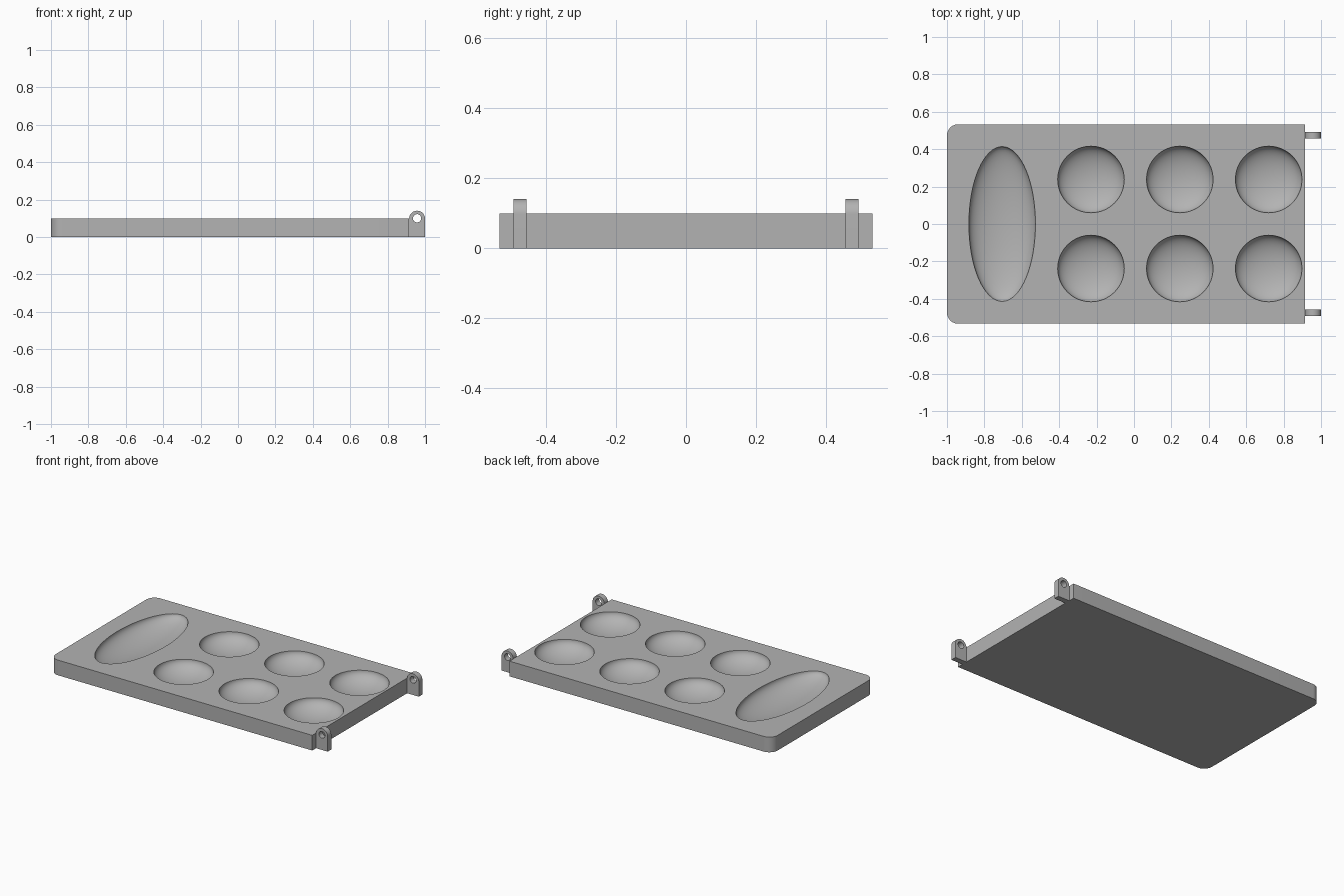
import bpy
import bmesh
import math

if "Cube" in bpy.data.objects:
    bpy.data.objects.remove(bpy.data.objects["Cube"], do_unlink=True)

HALF_WIDTH = 0.533
THICK = 0.1
X_MIN, X_EDGE, X_MAX = -1.0, 0.915, 1.0

grey = bpy.data.materials.new("plain grey")
grey.use_nodes = True
colour = (0.45, 0.45, 0.45, 1)
grey.diffuse_color = colour
grey.node_tree.nodes["Principled BSDF"].inputs["Base Color"].default_value = colour


def arc(cx, cy, radius, start, end, steps):
    """Points along an arc, angles in degrees."""
    angles = [math.radians(start + (end - start) * i / steps) for i in range(steps + 1)]
    return [(cx + radius * math.cos(a), cy + radius * math.sin(a)) for a in angles]


def extrude_profile(name, points, place, direction):
    """Closed solid from an outline, placed in space by a function."""
    bm = bmesh.new()
    face = bm.faces.new([bm.verts.new(place(p)) for p in points])
    result = bmesh.ops.extrude_face_region(bm, geom=[face])
    moved = [v for v in result["geom"] if isinstance(v, bmesh.types.BMVert)]
    bmesh.ops.translate(bm, verts=moved, vec=direction)
    bmesh.ops.recalc_face_normals(bm, faces=bm.faces)
    mesh = bpy.data.meshes.new(name)
    bm.to_mesh(mesh)
    bm.free()
    mesh.materials.append(grey)
    obj = bpy.data.objects.new(name, mesh)
    bpy.context.collection.objects.link(obj)
    return obj


def carve(obj, cutters):
    """Subtract the cutters, then remove them."""
    for cutter in cutters:
        cutter.hide_render = True
        mod = obj.modifiers.new("carve", "BOOLEAN")
        mod.operation = "DIFFERENCE"
        mod.solver = "EXACT"
        mod.object = cutter
    graph = bpy.context.evaluated_depsgraph_get()
    mesh = bpy.data.meshes.new_from_object(obj.evaluated_get(graph))
    obj.modifiers.clear()
    obj.data = mesh
    for cutter in cutters:
        bpy.data.objects.remove(cutter, do_unlink=True)


def smooth(obj):
    bpy.ops.object.select_all(action="DESELECT")
    obj.select_set(True)
    bpy.context.view_layer.objects.active = obj
    bpy.ops.object.shade_smooth_by_angle(angle=math.radians(30))


def bowl_cutter(x, y, rx, ry, depth):
    bpy.ops.mesh.primitive_uv_sphere_add(segments=64, ring_count=32, radius=1,
                                         location=(x, y, THICK))
    cutter = bpy.context.object
    cutter.scale = (rx, ry, depth)
    cutter.data.materials.append(grey)
    return cutter


# Tray: slab with two rounded corners on the side away from the hinges
R = 0.06
outline = [(X_EDGE, -HALF_WIDTH), (X_EDGE, HALF_WIDTH)]
outline += arc(X_MIN + R, HALF_WIDTH - R, R, 90, 180, 10)
outline += arc(X_MIN + R, R - HALF_WIDTH, R, 180, 270, 10)
tray = extrude_profile("tray", outline, lambda p: (p[0], p[1], 0), (0, 0, THICK))

# Hollows: one long oval and six round bowls
bowls = [bowl_cutter(-0.705, 0, 0.178, 0.414, 0.08)]
for x in (-0.23, 0.245, 0.72):
    for y in (-0.238, 0.238):
        bowls.append(bowl_cutter(x, y, 0.178, 0.178, 0.08))
carve(tray, bowls)
smooth(tray)

# Hinge lugs: upright tabs with a round top and a pin hole
LUG_R = (X_MAX - X_EDGE) / 2
LUG_X = X_EDGE + LUG_R
LUG_Z = 0.098
LUG_W = 0.037
for name, y in (("front_hinge_lug", -0.493), ("back_hinge_lug", 0.456)):
    shape = [(X_EDGE, 0), (X_MAX, 0)] + arc(LUG_X, LUG_Z, LUG_R, 0, 180, 24)
    lug = extrude_profile(name, shape, lambda p: (p[0], y, p[1]), (0, LUG_W, 0))
    bpy.ops.mesh.primitive_cylinder_add(vertices=32, radius=0.022, depth=0.1,
                                        location=(LUG_X, y + LUG_W / 2, LUG_Z + 0.002),
                                        rotation=(math.pi / 2, 0, 0))
    pin = bpy.context.object
    pin.data.materials.append(grey)
    carve(lug, [pin])
    smooth(lug)
